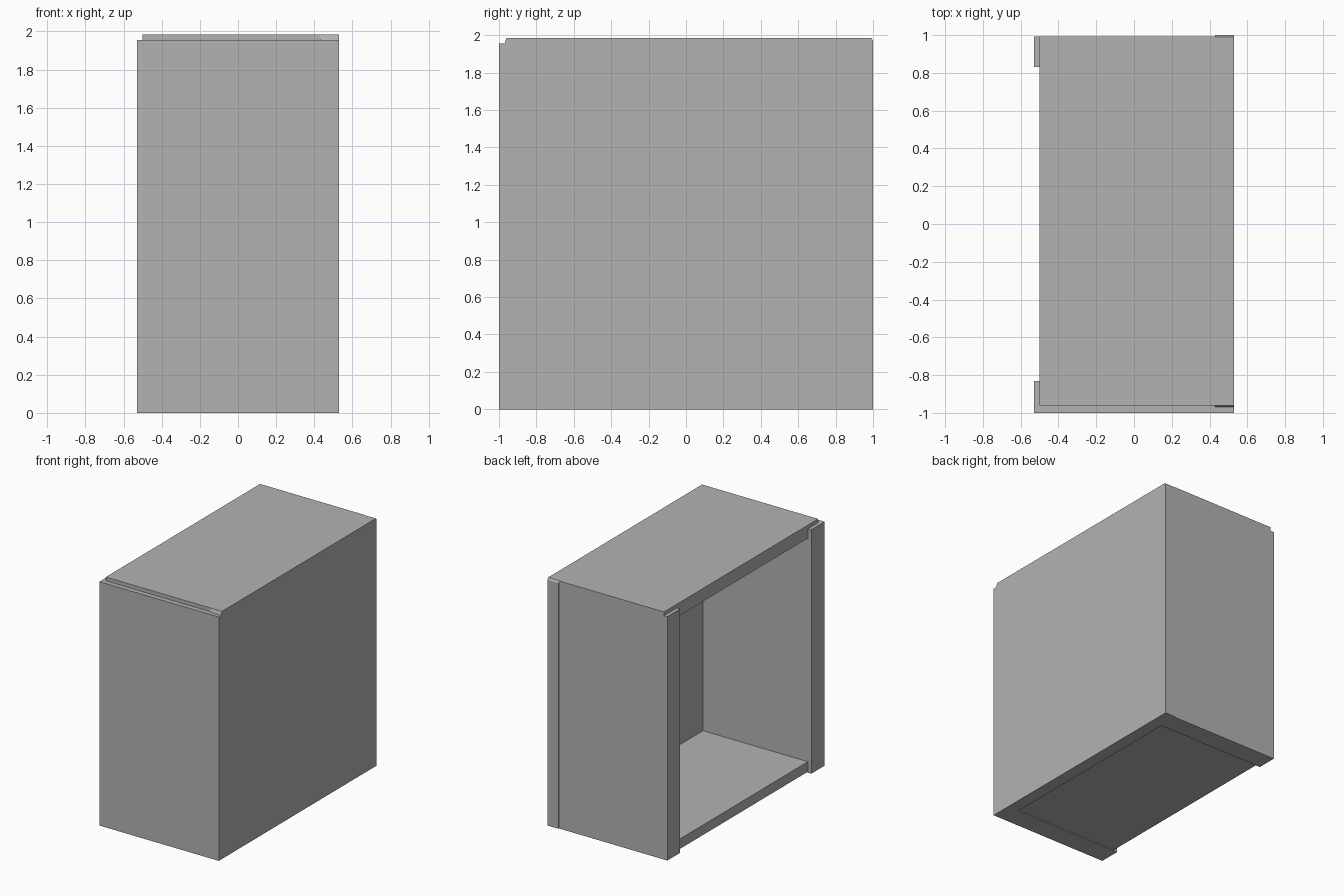
import bpy
import bmesh

cube = bpy.data.objects.get("Cube")
if cube:
    bpy.data.objects.remove(cube, do_unlink=True)

grey = bpy.data.materials.new("plain_grey")
grey.use_nodes = True
colour = (0.45, 0.45, 0.45, 1)
grey.diffuse_color = colour
grey.node_tree.nodes["Principled BSDF"].inputs["Base Color"].default_value = colour


def panel(name, x0, x1, outline):
    """Extrude a (y, z) outline from x0 to x1."""
    bm = bmesh.new()
    face = bm.faces.new([bm.verts.new((x0, y, z)) for y, z in outline])
    grown = bmesh.ops.extrude_face_region(bm, geom=[face])["geom"]
    verts = [v for v in grown if isinstance(v, bmesh.types.BMVert)]
    bmesh.ops.translate(bm, verts=verts, vec=(x1 - x0, 0, 0))
    bmesh.ops.recalc_face_normals(bm, faces=bm.faces)
    mesh = bpy.data.meshes.new(name)
    bm.to_mesh(mesh)
    bm.free()
    mesh.materials.append(grey)
    obj = bpy.data.objects.new(name, mesh)
    bpy.context.collection.objects.link(obj)
    return obj


def slab(name, x0, x1, y0, y1, z0, z1):
    return panel(name, x0, x1, [(y0, z0), (y1, z0), (y1, z1), (y0, z1)])


LEFT, INNER, SILL, OPEN = 0.53, 0.43, -0.5, -0.53
WALL, BACK, RIM, TOP = 0.83, 0.993, 1.955, 1.985
CEILING = 1.88

# Closed side wall, notched at the front and chamfered at the back
panel("side_wall", INNER, LEFT, [
    (-WALL, 0), (1, 0), (1, 1.97), (0.99, TOP),
    (-0.96, TOP), (-0.97, RIM), (-WALL, RIM)])

# Front and back walls reach past the sill to form the door posts
slab("front_wall", OPEN, LEFT, -1, -WALL, 0, RIM)
slab("back_wall", OPEN, INNER, WALL, BACK, 0, RIM)

# Floor plate, slightly recessed underneath
slab("floor", SILL, INNER, -WALL, WALL, 0.008, 0.088)

# Lid fills the opening and overlaps the rims of both end walls
panel("lid", SILL, INNER, [
    (-WALL, CEILING), (WALL, CEILING), (WALL, RIM), (BACK, RIM),
    (BACK, TOP), (-0.96, TOP), (-0.96, RIM), (-WALL, RIM)])
